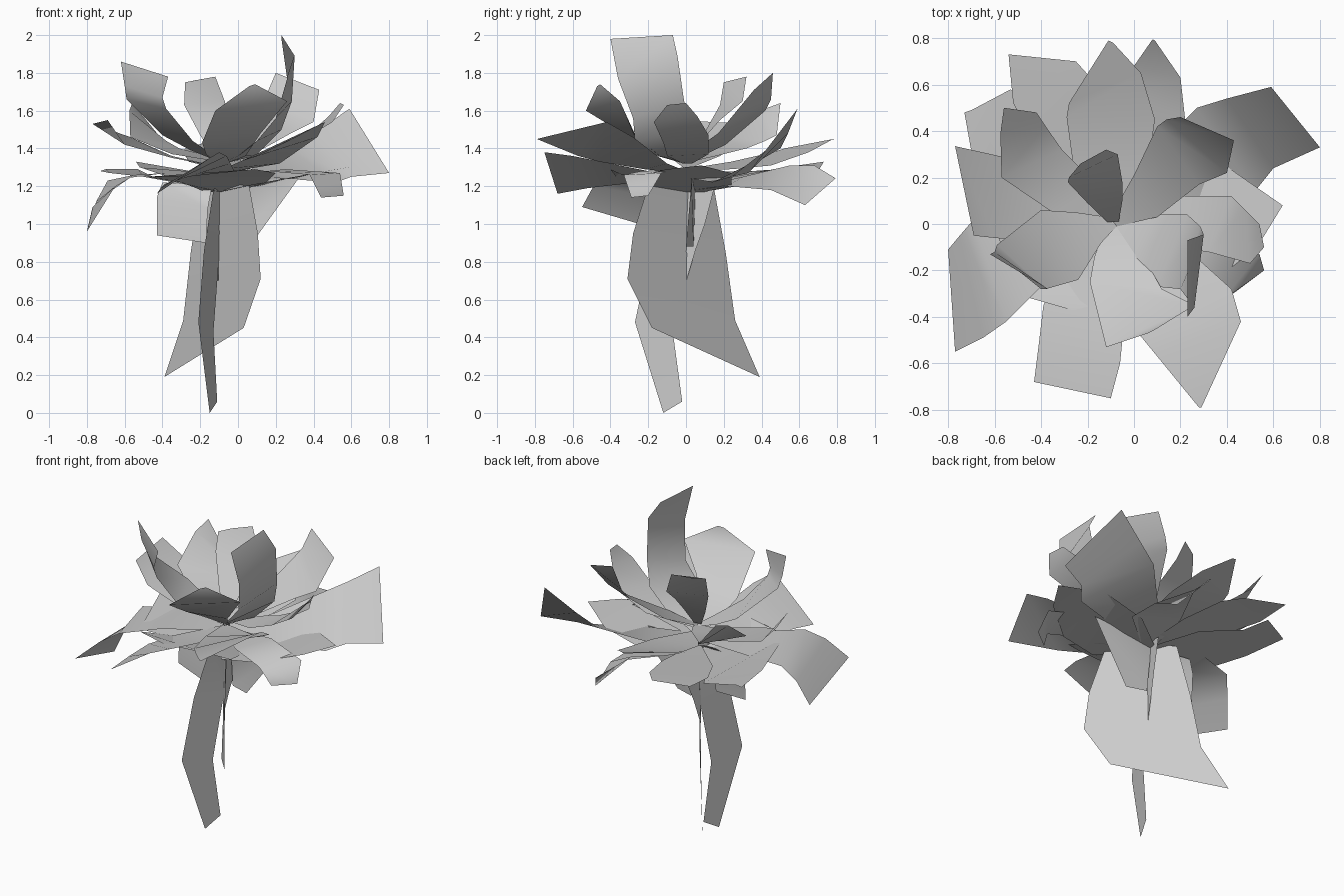
import bpy
from mathutils import Vector

CENTRE = (-0.09, 0.01)


def petal(name, base_z, *rows, base_half=0.025):
    """Loft a thin petal from the flower centre through (left, right) rows to the tip."""
    base = Vector((*CENTRE, base_z))
    pairs = [(Vector(r[:3]), Vector(r[3:])) for r in rows]
    across = (pairs[0][1] - pairs[0][0]).normalized() * base_half
    pairs.insert(0, (base - across, base + across))
    verts = [p for pair in pairs for p in pair]
    faces = [(2*i, 2*i + 1, 2*i + 3, 2*i + 2) for i in range(len(pairs) - 1)]
    mesh = bpy.data.meshes.new(name)
    mesh.from_pydata(verts, [], faces)
    for poly in mesh.polygons:
        poly.use_smooth = True
    obj = bpy.data.objects.new(name, mesh)
    bpy.context.collection.objects.link(obj)
    return obj


# Inner upright petals
petal("inner_petal_centre", 1.34,
      (-0.20, 0.09, 1.47, -0.05, 0.10, 1.46),
      (-0.285, 0.18, 1.63, -0.05, 0.18, 1.55),
      (-0.28, 0.20, 1.75, -0.07, 0.30, 1.65),
      (-0.23, 0.26, 1.76, -0.12, 0.32, 1.78))
petal("inner_petal_back_right", 1.33,
      (0.00, 0.21, 1.42, 0.10, 0.03, 1.38),
      (0.10, 0.42, 1.60, 0.28, 0.17, 1.48),
      (0.14, 0.45, 1.66, 0.40, 0.22, 1.54),
      (0.20, 0.46, 1.80, 0.43, 0.36, 1.71))
petal("inner_petal_tall", 1.32,
      (0.00, -0.15, 1.36, 0.09, 0.04, 1.36),
      (0.10, -0.27, 1.44, 0.23, 0.04, 1.50),
      (0.20, -0.28, 1.56, 0.285, -0.01, 1.65),
      (0.26, -0.36, 1.77, 0.30, -0.045, 1.89),
      (0.23, -0.40, 1.98, 0.23, -0.07, 2.00))
petal("inner_petal_left", 1.33,
      (-0.25, 0.05, 1.39, -0.14, -0.08, 1.37),
      (-0.40, 0.06, 1.47, -0.24, -0.24, 1.44),
      (-0.59, -0.09, 1.66, -0.38, -0.28, 1.61),
      (-0.60, -0.12, 1.73, -0.40, -0.28, 1.67),
      (-0.62, -0.13, 1.86, -0.37, -0.28, 1.78))
petal("inner_petal_front", 1.32,
      (-0.17, -0.14, 1.37, 0.04, -0.14, 1.36),
      (-0.19, -0.25, 1.43, 0.12, -0.28, 1.48),
      (-0.12, -0.53, 1.60, 0.26, -0.35, 1.65),
      (0.06, -0.47, 1.73, 0.09, -0.455, 1.74))
petal("inner_petal_right", 1.32,
      (0.15, -0.10, 1.36, 0.20, 0.12, 1.37),
      (0.32, -0.12, 1.43, 0.42, 0.12, 1.47),
      (0.50, -0.17, 1.54, 0.48, 0.06, 1.57),
      (0.56, -0.10, 1.63, 0.54, 0.00, 1.64))
petal("inner_petal_back_left", 1.33,
      (-0.35, 0.05, 1.37, -0.15, 0.16, 1.36),
      (-0.57, 0.20, 1.46, -0.31, 0.32, 1.40),
      (-0.575, 0.39, 1.60, -0.38, 0.42, 1.44),
      (-0.56, 0.50, 1.64, -0.42, 0.48, 1.47))

# Middle ring of spreading petals
petal("middle_petal_back_right", 1.27,
      (0.05, 0.28, 1.28, 0.25, 0.04, 1.24),
      (0.27, 0.50, 1.40, 0.52, 0.14, 1.22),
      (0.40, 0.54, 1.48, 0.60, 0.24, 1.25),
      (0.59, 0.59, 1.61, 0.80, 0.33, 1.27))
petal("middle_petal_back", 1.29,
      (-0.26, 0.24, 1.33, 0.06, 0.24, 1.29),
      (-0.29, 0.46, 1.38, 0.09, 0.45, 1.31),
      (-0.28, 0.52, 1.40, 0.03, 0.65, 1.38),
      (-0.11, 0.79, 1.45, -0.09, 0.78, 1.45))
petal("middle_petal_front_right", 1.27,
      (-0.08, -0.22, 1.29, 0.22, -0.10, 1.32),
      (0.01, -0.46, 1.33, 0.42, -0.28, 1.46),
      (0.10, -0.57, 1.36, 0.46, -0.42, 1.54),
      (0.28, -0.79, 1.45, 0.29, -0.79, 1.45))
petal("middle_petal_front_left", 1.27,
      (-0.30, -0.18, 1.23, -0.02, -0.20, 1.28),
      (-0.39, -0.35, 1.21, -0.04, -0.40, 1.32),
      (-0.41, -0.52, 1.19, -0.06, -0.60, 1.36),
      (-0.43, -0.68, 1.16, -0.10, -0.75, 1.38))
petal("middle_petal_left", 1.30,
      (-0.35, -0.08, 1.35, -0.35, 0.18, 1.36),
      (-0.60, -0.06, 1.42, -0.57, 0.29, 1.46),
      (-0.69, -0.05, 1.55, -0.77, 0.335, 1.53))

# Low outer ring, a shallow bowl of wide overlapping petals
petal("outer_petal_right", 1.17,
      (0.08, -0.28, 1.21, 0.14, 0.24, 1.20),
      (0.30, -0.28, 1.25, 0.41, 0.24, 1.27),
      (0.53, -0.10, 1.29, 0.64, 0.08, 1.31), base_half=0.08)
petal("outer_petal_back", 1.18,
      (-0.10, 0.30, 1.25, 0.20, 0.22, 1.20),
      (0.00, 0.55, 1.31, 0.22, 0.45, 1.18),
      (0.00, 0.68, 1.31, 0.20, 0.63, 1.10),
      (0.08, 0.795, 1.24, 0.09, 0.79, 1.24))
petal("outer_petal_back_left", 1.20,
      (-0.40, 0.30, 1.26, -0.08, 0.35, 1.23),
      (-0.52, 0.52, 1.30, -0.16, 0.60, 1.27),
      (-0.54, 0.73, 1.33, -0.25, 0.70, 1.28))
petal("outer_petal_left", 1.17,
      (-0.28, -0.20, 1.21, -0.22, 0.33, 1.21),
      (-0.50, -0.28, 1.25, -0.45, 0.45, 1.25),
      (-0.68, 0.20, 1.27, -0.53, 0.58, 1.29),
      (-0.73, 0.48, 1.28, -0.70, 0.49, 1.29), base_half=0.08)
petal("outer_petal_front", 1.17,
      (-0.30, -0.18, 1.22, 0.15, -0.18, 1.22),
      (-0.48, -0.31, 1.25, 0.20, -0.36, 1.27),
      (-0.27, -0.37, 1.25, 0.09, -0.40, 1.29), base_half=0.08)

# Drooping petals
petal("drooping_petal_left", 1.25,
      (-0.38, -0.25, 1.27, -0.38, 0.08, 1.27),
      (-0.55, -0.42, 1.26, -0.69, 0.02, 1.23),
      (-0.65, -0.49, 1.20, -0.75, -0.05, 1.12),
      (-0.77, -0.55, 1.09, -0.80, -0.11, 0.96))
petal("drooping_petal_right", 1.25,
      (0.15, -0.24, 1.28, 0.25, -0.02, 1.29),
      (0.38, -0.33, 1.26, 0.54, -0.13, 1.27),
      (0.44, -0.29, 1.14, 0.56, -0.20, 1.15))
petal("drooping_petal_below", 1.20,
      (-0.40, 0.03, 1.22, -0.14, -0.03, 1.19),
      (-0.43, 0.02, 1.14, -0.16, -0.05, 1.08),
      (-0.43, 0.01, 0.94, -0.17, -0.06, 0.90))

# Hanging leaves below the flower
petal("hanging_leaf_large", 1.22,
      (-0.20, 0.15, 1.18, 0.06, -0.20, 1.20),
      (-0.25, 0.21, 0.85, 0.105, -0.28, 0.95),
      (-0.29, 0.26, 0.49, 0.12, -0.31, 0.71),
      (-0.39, 0.39, 0.19, 0.03, -0.18, 0.45))
petal("hanging_leaf_right", 1.24,
      (0.32, 0.03, 1.24, -0.09, 0.05, 1.19),
      (0.06, 0.00, 0.88, -0.065, 0.04, 0.88))
petal("hanging_leaf_narrow", 1.22,
      (-0.09, 0.02, 1.18, -0.06, 0.15, 1.19),
      (-0.10, 0.00, 0.95, -0.07, 0.10, 1.00),
      (-0.105, -0.005, 0.82, -0.09, 0.05, 0.86),
      (-0.105, -0.002, 0.70, -0.104, 0.002, 0.70))
petal("stem_leaf", 1.22,
      (-0.13, -0.08, 1.18, -0.095, 0.02, 1.17),
      (-0.18, -0.19, 0.86, -0.10, 0.00, 0.83),
      (-0.21, -0.27, 0.48, -0.13, -0.07, 0.43),
      (-0.15, -0.12, 0.00, -0.11, -0.02, 0.06))
